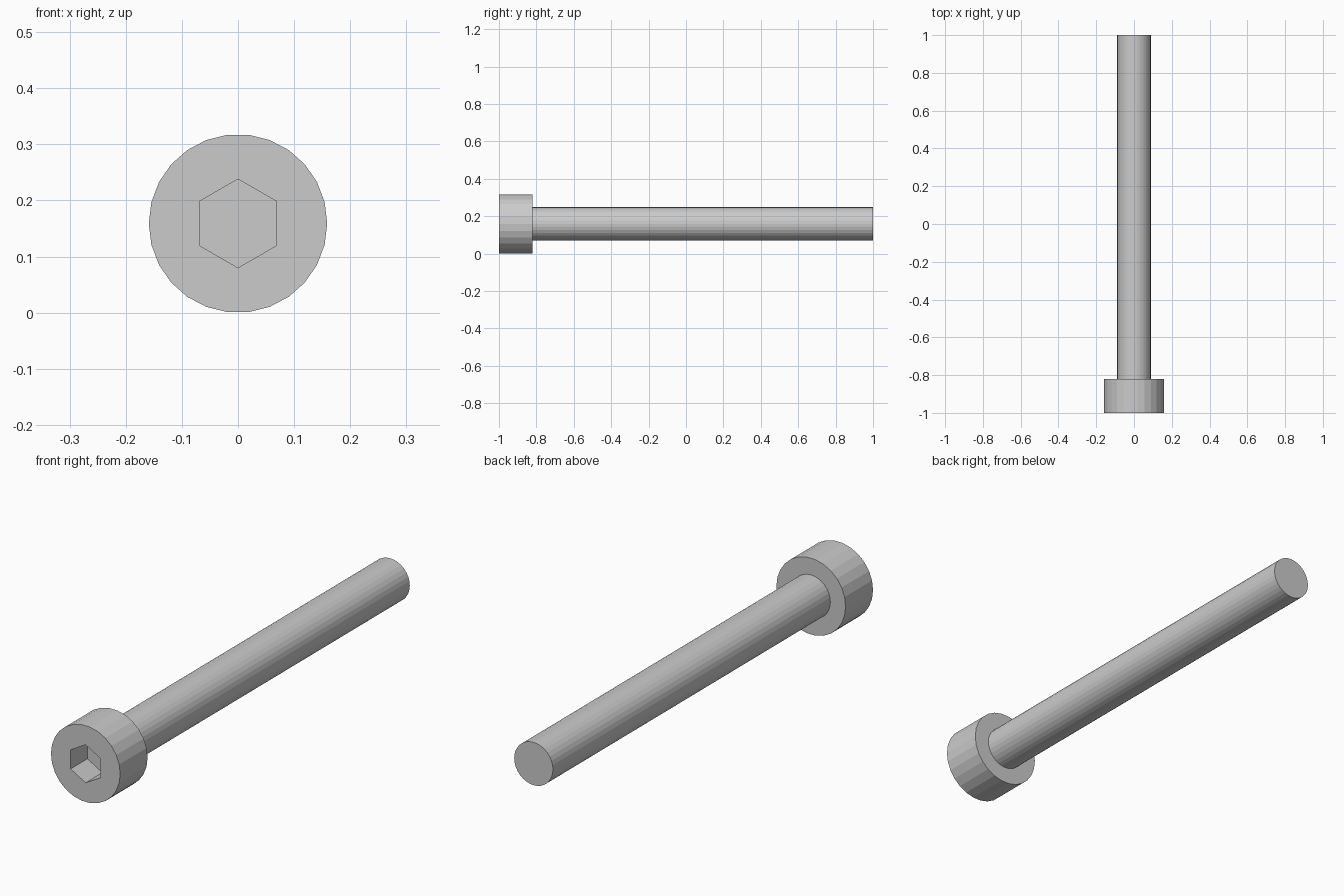
import bpy, bmesh
from math import pi
from mathutils import Matrix

if "Cube" in bpy.data.objects:
    bpy.data.objects.remove(bpy.data.objects["Cube"])

AXIS_Z = 0.159  # height of the bolt axis


def rod(name, sides, radius, y0, y1, turn=0.0):
    """Closed prism lying along y from y0 to y1."""
    matrix = (Matrix.Translation((0, (y0 + y1) / 2, AXIS_Z))
              @ Matrix.Rotation(pi / 2, 4, 'X') @ Matrix.Rotation(turn, 4, 'Z'))
    bm = bmesh.new()
    bmesh.ops.create_cone(bm, cap_ends=True, segments=sides, radius1=radius,
                          radius2=radius, depth=y1 - y0, matrix=matrix)
    mesh = bpy.data.meshes.new(name)
    bm.to_mesh(mesh)
    bm.free()
    obj = bpy.data.objects.new(name, mesh)
    bpy.context.collection.objects.link(obj)
    return obj


# Cylindrical head, with a flat facet at top and bottom
head = rod("bolt_head", 26, 0.159, -1.0, -0.82, pi / 26)

# Straight shank
rod("bolt_shank", 32, 0.089, -0.82, 1.0)

# Hexagonal socket cut into the front of the head
cutter = rod("socket_cutter", 6, 0.079, -1.1, -0.89)
cutter.hide_render = True
cutter.hide_set(True)
cut = head.modifiers.new("hex_socket", 'BOOLEAN')
cut.operation = 'DIFFERENCE'
cut.solver = 'EXACT'
cut.object = cutter
